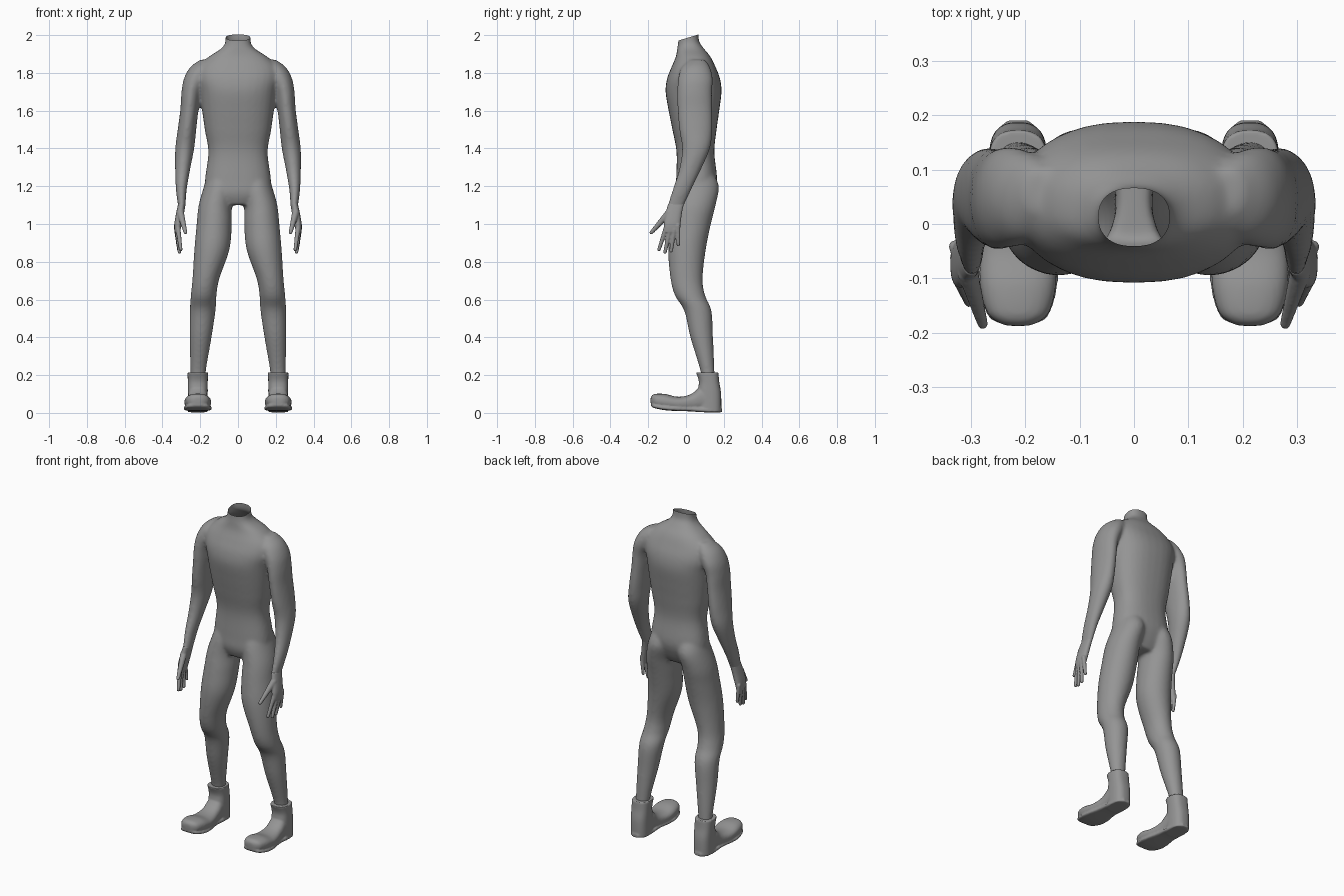
import bpy, bmesh, math
from mathutils import Vector, Matrix

if "Cube" in bpy.data.objects:
    bpy.data.objects.remove(bpy.data.objects["Cube"])

# One grey colour for everything
GREY = (0.3, 0.3, 0.3, 1.0)
grey = bpy.data.materials.new("plain_grey")
grey.use_nodes = True
grey.diffuse_color = GREY
grey.node_tree.nodes["Principled BSDF"].inputs["Base Color"].default_value = GREY


def blend(rows, steps=5):
    """Catmull-Rom interpolation through rows of section values."""
    out = []
    for i in range(len(rows) - 1):
        a, b, c, d = (rows[max(0, min(len(rows) - 1, i + k))] for k in (-1, 0, 1, 2))
        for s in range(steps):
            t = s / steps
            out.append([q + 0.5 * t * (r - p + t * (2 * p - 5 * q + 4 * r - e
                        + t * (3 * (q - r) + e - p))) for p, q, r, e in zip(a, b, c, d)])
    return out + [list(rows[-1])]


def loft(bm, rows, side=1, power=2.0, along_y=False, sides=32):
    """Rows are (station, centre u, centre v, radius u, radius v)."""
    rings = []
    for w, cu, cv, ru, rv in blend(rows):
        ring = []
        for k in range(sides):
            a = math.tau * k / sides
            u = cu + ru * math.copysign(abs(math.cos(a)) ** (2 / power), math.cos(a))
            v = cv + rv * math.copysign(abs(math.sin(a)) ** (2 / power), math.sin(a))
            ring.append(bm.verts.new((side * u, w, v) if along_y else (side * u, v, w)))
        rings.append(ring)
    for lo, hi in zip(rings, rings[1:]):
        for k in range(sides):
            n = (k + 1) % sides
            bm.faces.new((lo[k], lo[n], hi[n], hi[k]))
    bm.faces.new(rings[0][::-1])
    bm.faces.new(rings[-1])


def digit(bm, start, end, r0, r1, side):
    """Tapered finger made of overlapping balls."""
    start, end = Vector(start), Vector(end)
    for i in range(17):
        p = start.lerp(end, i / 16)
        p.x *= side
        bmesh.ops.create_icosphere(bm, subdivisions=2, radius=r0 + (r1 - r0) * i / 16,
                                   matrix=Matrix.Translation(p))


def finish(name, bm, voxel, rounds, cut=None):
    """Fuse the pieces into one skin, smooth it, and optionally open it at a plane."""
    bmesh.ops.recalc_face_normals(bm, faces=bm.faces)
    raw = bpy.data.meshes.new(name + "_raw")
    bm.to_mesh(raw)
    bm.free()
    obj = bpy.data.objects.new(name, raw)
    bpy.context.collection.objects.link(obj)
    fuse = obj.modifiers.new("fuse", 'REMESH')
    fuse.mode = 'VOXEL'
    fuse.voxel_size = voxel
    soft = obj.modifiers.new("soften", 'SMOOTH')
    soft.factor, soft.iterations = 0.5, rounds
    graph = bpy.context.evaluated_depsgraph_get()
    mesh = bpy.data.meshes.new_from_object(obj.evaluated_get(graph))
    obj.modifiers.clear()
    obj.data = mesh
    bpy.data.meshes.remove(raw)
    mesh.name = name
    if cut:
        bm = bmesh.new()
        bm.from_mesh(mesh)
        bmesh.ops.bisect_plane(bm, geom=bm.verts[:] + bm.edges[:] + bm.faces[:],
                               plane_co=cut[0], plane_no=cut[1], clear_outer=True)
        bm.to_mesh(mesh)
        bm.free()
    mesh.materials.clear()
    mesh.materials.append(grey)
    for p in mesh.polygons:
        p.use_smooth = True
        p.material_index = 0
    return obj


# Section tables: height, centre x, centre y, radius x, radius y
TORSO = [
    (2.05, 0, .014, .07, .052), (1.97, 0, .014, .066, .055), (1.93, 0, .024, .088, .07),
    (1.885, 0, .038, .155, .092), (1.83, 0, .04, .21, .117), (1.77, 0, .04, .22, .14),
    (1.7, 0, .04, .203, .148), (1.6, 0, .042, .19, .134), (1.5, 0, .045, .176, .117),
    (1.38, 0, .05, .157, .1), (1.24, 0, .056, .174, .108), (1.16, 0, .045, .17, .098),
    (1.1, 0, .04, .1, .07)]
ARM = [
    (1.87, .17, .06, .03, .04), (1.83, .195, .052, .058, .075), (1.77, .226, .05, .06, .092),
    (1.7, .247, .046, .052, .092), (1.61, .257, .047, .048, .092), (1.5, .27, .052, .049, .088),
    (1.4, .282, .053, .05, .074), (1.29, .293, .022, .04, .058),
    (1.185, .3, -.02, .029, .05), (1.09, .298, -.057, .019, .043), (1.06, .303, -.064, .016, .038)]
LEG = [
    (1.28, .085, .06, .07, .08), (1.2, .097, .062, .083, .112), (1.1, .12, .045, .088, .112),
    (1.0, .126, .025, .093, .107), (.866, .138, .005, .093, .1), (.71, .17, .003, .071, .085),
    (.62, .182, .022, .068, .08), (.54, .187, .063, .068, .072), (.4, .198, .083, .058, .06),
    (.22, .211, .114, .041, .037), (.15, .212, .116, .04, .036)]

# Body skin with arms and legs, open at the neck
bm = bmesh.new()
loft(bm, TORSO, power=2.4)
for side in (1, -1):
    loft(bm, ARM, side)
    loft(bm, LEG, side)
finish("body", bm, 0.009, 8, ((0, .055, 2.0), (0, -.3, 1)))

# Hands: palm, thumb and four fingers
PALM = [(1.11, .298, -.052, .018, .042), (1.06, .306, -.064, .021, .043),
        (1.0, .317, -.073, .02, .044), (.955, .322, -.075, .013, .04)]
FINGERS = [((.305, -.09, 1.06), (.278, -.183, .955), .02, .0105),
           ((.318, -.105, .98), (.303, -.143, .865), .014, .01),
           ((.322, -.085, .97), (.31, -.111, .852), .014, .01),
           ((.325, -.062, .97), (.312, -.079, .858), .014, .01),
           ((.328, -.042, .99), (.318, -.041, .89), .013, .0095)]
for side, word in ((1, "left"), (-1, "right")):
    bm = bmesh.new()
    loft(bm, PALM, side, 2.4)
    for start, end, r0, r1 in FINGERS:
        digit(bm, start, end, r0, r1, side)
    finish(word + "_hand", bm, 0.004, 3)

# Shoes: station along y, centre x, centre z, half width, half height
X = .213
FOOT = [(-.187, X, .066, .018, .014), (-.18, X, .066, .038, .027), (-.16, X, .065, .058, .036),
        (-.11, X, .059, .07, .041), (-.05, X, .05, .069, .036), (.0, X, .05, .061, .04),
        (.04, X, .058, .054, .05), (.08, X, .075, .052, .066), (.13, X, .07, .052, .06)]
SOLE = [(-.186, X, .046, .02, .008), (-.17, X, .036, .055, .01), (-.11, X, .026, .073, .012),
        (-.05, X, .022, .071, .012), (.02, X, .02, .058, .012), (.1, X, .015, .055, .012),
        (.16, X, .014, .047, .012), (.19, X, .014, .02, .011)]
ANKLE = [(.004, X, .122, .052, .065), (.1, X, .123, .053, .063),
         (.165, X, .122, .053, .054), (.215, X, .112, .054, .06)]
for side, word in ((1, "left"), (-1, "right")):
    bm = bmesh.new()
    loft(bm, FOOT, side, 2.4, along_y=True)
    loft(bm, SOLE, side, 3.5, along_y=True)
    loft(bm, ANKLE, side, 2.6)
    finish(word + "_shoe", bm, 0.005, 5)
